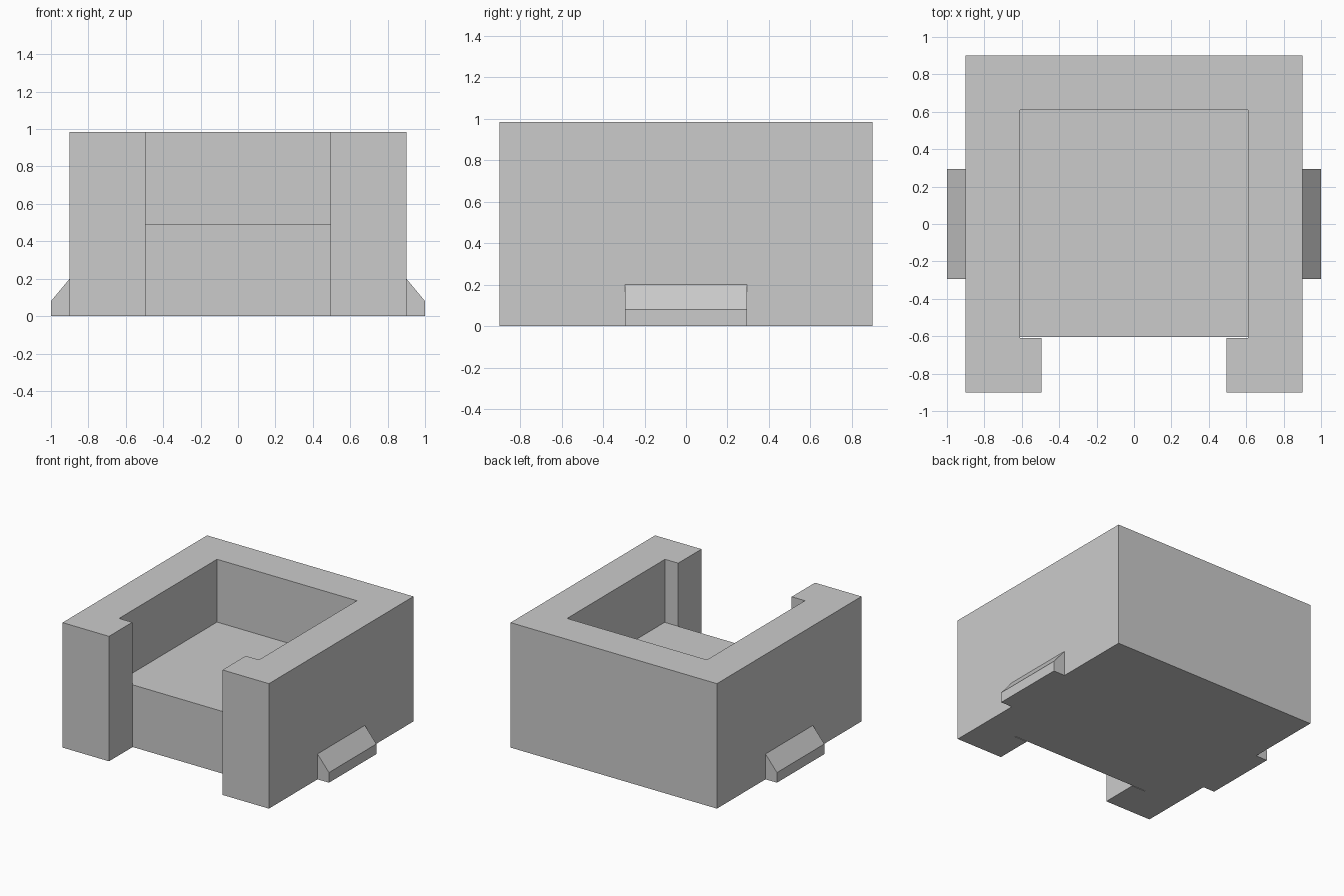
import bpy
import bmesh
from mathutils import Vector

cube = bpy.data.objects.get("Cube")
if cube:
    bpy.data.objects.remove(cube, do_unlink=True)

grey = bpy.data.materials.new("plain grey")
grey.use_nodes = True
colour = (0.6, 0.6, 0.6, 1)
grey.diffuse_color = colour
grey.node_tree.nodes["Principled BSDF"].inputs["Base Color"].default_value = colour


def prism(name, profile, sweep):
    """Extrude a flat outline along a vector into a closed solid."""
    bm = bmesh.new()
    face = bm.faces.new([bm.verts.new(p) for p in profile])
    result = bmesh.ops.extrude_face_region(bm, geom=[face], use_keep_orig=True)
    moved = [v for v in result["geom"] if isinstance(v, bmesh.types.BMVert)]
    bmesh.ops.translate(bm, verts=moved, vec=Vector(sweep))
    bmesh.ops.recalc_face_normals(bm, faces=bm.faces)
    mesh = bpy.data.meshes.new(name)
    bm.to_mesh(mesh)
    bm.free()
    mesh.materials.append(grey)
    obj = bpy.data.objects.new(name, mesh)
    bpy.context.collection.objects.link(obj)
    return obj


OUTER, INNER, GAP = 0.9, 0.61, 0.495
WALL_HEIGHT, FLOOR_HEIGHT = 0.985, 0.49
FLOOR_FRONT = -0.605

# Surrounding wall, open at the middle of the front
half = [(GAP, -INNER), (GAP, -OUTER), (OUTER, -OUTER), (OUTER, OUTER)]
inside = [(INNER, INNER), (INNER, -INNER)]
outline = half + [(-x, y) for x, y in reversed(half)]
outline += [(-x, y) for x, y in reversed(inside)] + inside
prism("surrounding_wall", [(x, y, 0) for x, y in outline], (0, 0, WALL_HEIGHT))

# Raised floor filling the lower half of the enclosure
floor = [(-INNER, FLOOR_FRONT), (INNER, FLOOR_FRONT), (INNER, INNER), (-INNER, INNER)]
prism("raised_floor", [(x, y, 0) for x, y in floor], (0, 0, FLOOR_HEIGHT))

# Sloped foot on each side
FOOT = 0.295
foot = [(OUTER, 0), (1.0, 0), (1.0, 0.08), (OUTER, 0.2)]
for name, side in (("left_foot", 1), ("right_foot", -1)):
    prism(name, [(side * x, -FOOT, z) for x, z in foot], (0, 2 * FOOT, 0))
